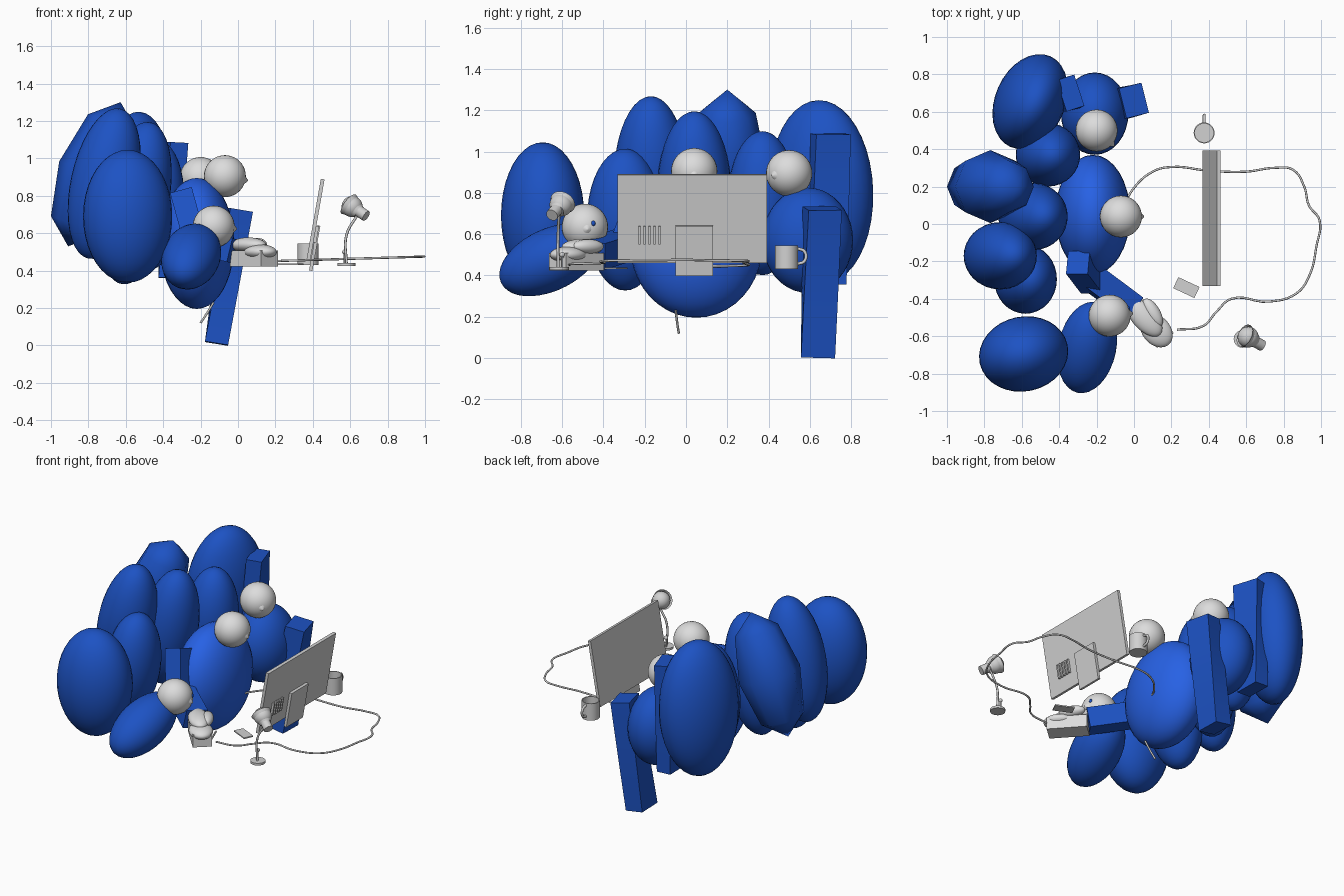
import bpy, bmesh
from math import radians
from mathutils import Vector, Matrix, Euler

cube = bpy.data.objects.get("Cube")
if cube:
    bpy.data.objects.remove(cube, do_unlink=True)


def material(name, r, g, b):
    m = bpy.data.materials.new(name)
    m.use_nodes = True
    m.diffuse_color = (r, g, b, 1)
    m.node_tree.nodes["Principled BSDF"].inputs["Base Color"].default_value = (r, g, b, 1)
    return m


BLUE = material("deep blue", 0.012, 0.085, 0.55)
BRIGHT = material("bright blue", 0.02, 0.12, 0.78)
PALE = material("pale grey", 0.72, 0.72, 0.72)
GREY = material("light grey", 0.64, 0.64, 0.64)


def finish(name, bm, mat, matrix, angle=50):
    bm.transform(matrix)
    mesh = bpy.data.meshes.new(name)
    bmesh.ops.recalc_face_normals(bm, faces=bm.faces)
    bm.to_mesh(mesh)
    bm.free()
    mesh.materials.append(mat)
    ob = bpy.data.objects.new(name, mesh)
    bpy.context.collection.objects.link(ob)
    bpy.ops.object.select_all(action="DESELECT")
    ob.select_set(True)
    bpy.context.view_layer.objects.active = ob
    bpy.ops.object.shade_smooth_by_angle(angle=radians(angle))


def place(loc, size=(1, 1, 1), rot=(0, 0, 0)):
    return Matrix.LocRotScale(Vector(loc), Euler([radians(a) for a in rot]), Vector(size))


def blob(name, loc, radii, rot=(0, 0, 0), mat=BLUE, seg=32, rings=20):
    bm = bmesh.new()
    bmesh.ops.create_uvsphere(bm, u_segments=seg, v_segments=rings, radius=1)
    finish(name, bm, mat, place(loc, radii, rot), 70)


def box(name, loc, size, rot=(0, 0, 0), mat=GREY):
    bm = bmesh.new()
    bmesh.ops.create_cube(bm, size=1)
    finish(name, bm, mat, place(loc, size, rot))


def aligned(a, b):
    # frame whose z axis runs from a to b, placed at the midpoint
    a, b = Vector(a), Vector(b)
    z = (b - a).normalized()
    x = Vector((0, 1, 0)).cross(z).normalized()
    m = Matrix((x, z.cross(x), z)).transposed().to_4x4()
    m.translation = (a + b) / 2
    return m, (b - a).length


def limb(name, a, b, wx, wy, twist=0):
    # square bar whose far end is turned by twist degrees
    m, length = aligned(a, b)
    bm = bmesh.new()
    bmesh.ops.create_cube(bm, size=1)
    long_edges = [e for e in bm.edges if abs((e.verts[0].co - e.verts[1].co).z) > 0.5]
    bmesh.ops.subdivide_edges(bm, edges=long_edges, cuts=5)
    for v in bm.verts:
        v.co = Matrix.Rotation(radians(twist) * (v.co.z + 0.5), 3, "Z") @ Vector(
            (v.co.x * wx, v.co.y * wy, v.co.z))
    finish(name, bm, BLUE, m @ Matrix.Diagonal((1, 1, length, 1)))


def cone(name, a, b, r1, r2, mat=GREY, cap=True):
    m, length = aligned(a, b)
    bm = bmesh.new()
    bmesh.ops.create_cone(bm, cap_ends=cap, segments=24, radius1=r1, radius2=r2, depth=length)
    finish(name, bm, mat, m)


def tube(name, points, radius):
    cu = bpy.data.curves.new(name, "CURVE")
    cu.dimensions = "3D"
    cu.bevel_depth = radius
    cu.bevel_resolution = 2
    cu.resolution_u = 6
    cu.use_fill_caps = True
    sp = cu.splines.new("BEZIER")
    sp.bezier_points.add(len(points) - 1)
    for p, co in zip(sp.bezier_points, points):
        p.co = co
        p.handle_left_type = p.handle_right_type = "AUTO"
    cu.materials.append(GREY)
    bpy.context.collection.objects.link(bpy.data.objects.new(name, cu))


# Cushion-like body masses
blob("centre_body", (-0.22, 0.05, 0.545), (0.2, 0.32, 0.35), mat=BRIGHT)
blob("left_body", (-0.21, 0.59, 0.57), (0.18, 0.22, 0.255))
blob("right_body", (-0.25, -0.66, 0.475), (0.155, 0.265, 0.15), (25, 0, -12))
blob("left_rear_cushion", (-0.555, 0.655, 0.805), (0.185, 0.265, 0.445), (0, 4, -24))
blob("left_middle_cushion", (-0.46, 0.37, 0.75), (0.17, 0.17, 0.35), (0, 5, 0))
blob("centre_cushion", (-0.54, 0.04, 0.8), (0.175, 0.18, 0.4), (0, 10, 0))
blob("right_rear_cushion", (-0.715, -0.17, 0.865), (0.18, 0.18, 0.41), (0, 12, 0))
blob("right_middle_cushion", (-0.58, -0.295, 0.67), (0.165, 0.185, 0.345), (0, 6, 0))
blob("right_front_cushion", (-0.59, -0.695, 0.69), (0.24, 0.2, 0.355), (0, 0, 12))
blob("faceted_cushion", (-0.768, 0.2, 0.915), (0.2, 0.195, 0.41), (0, 20, 0), seg=8, rings=4)

# Heads with small pointed noses
heads = [("centre", (-0.07, 0.04, 0.905), (1, 0, -0.2)),
         ("left", (-0.2, 0.5, 0.895), (0.85, -0.75, -0.1)),
         ("right", (-0.13, -0.49, 0.635), (1, 0.1, -0.1))]
for side, loc, way in heads:
    c, d = Vector(loc), Vector(way).normalized()
    blob(side + "_head", c, (0.112,) * 3, mat=PALE)
    cone(side + "_nose", c + d * 0.095, c + d * 0.125, 0.035, 0.004, PALE)
blob("eye", (-0.029, -0.45, 0.652), (0.008, 0.011, 0.013), seg=12, rings=8)

# Straight limbs
limb("left_leg", (-0.115, 0.64, 0.01), (0.0, 0.66, 0.725), 0.125, 0.165, 14)
limb("left_arm", (-0.375, 0.69, 0.36), (-0.34, 0.7, 1.085), 0.1, 0.175, 18)
limb("right_upper_arm", (-0.3, -0.205, 0.81), (-0.22, -0.31, 0.52), 0.12, 0.13)
limb("right_forearm", (-0.26, -0.26, 0.56), (-0.005, -0.45, 0.5), 0.13, 0.14)

# Hand resting on a block
box("hand_block", (0.085, -0.53, 0.465), (0.25, 0.12, 0.085), (0, 0, -48), PALE)
blob("palm", (0.055, -0.5, 0.537), (0.125, 0.065, 0.04), (0, 0, -48), PALE)
blob("thumb", (0.1, -0.475, 0.54), (0.085, 0.04, 0.035), (0, 0, -60), PALE)
blob("fingers", (0.12, -0.57, 0.5), (0.1, 0.075, 0.04), (0, 0, -48), PALE)

# Tilted screen, its support and vents
box("screen", (0.415, 0.03, 0.675), (0.02, 0.725, 0.435), (0, 10, 0))
box("screen_support", (0.41, 0.04, 0.52), (0.018, 0.18, 0.245), (0, 10, 0))
for i in range(5):
    box("vent", (0.414, -0.225 + i * 0.024, 0.595), (0.024, 0.01, 0.09), (0, 10, 0))

# Mug: hollow lathe plus handle
profile = [(0, 0.43), (0.056, 0.43), (0.056, 0.545), (0.05, 0.545), (0.05, 0.44), (0, 0.44)]
bm = bmesh.new()
vs = [bm.verts.new((r, 0, z)) for r, z in profile]
es = [bm.edges.new(p) for p in zip(vs, vs[1:])]
bmesh.ops.spin(bm, geom=vs + es, cent=(0, 0, 0), axis=(0, 0, 1), angle=radians(360), steps=28)
bmesh.ops.remove_doubles(bm, verts=bm.verts, dist=0.0005)
finish("mug", bm, GREY, place((0.375, 0.487, 0)))
tube("mug_handle", [(0.375, 0.54, 0.53), (0.375, 0.575, 0.515), (0.375, 0.575, 0.47),
                    (0.375, 0.54, 0.455)], 0.008)

# Desk lamp
cone("lamp_base", (0.58, -0.615, 0.425), (0.58, -0.615, 0.44), 0.047, 0.047)
blob("lamp_switch", (0.57, -0.6, 0.5), (0.013,) * 3, mat=GREY, seg=16, rings=10)
tube("lamp_switch_stem", [(0.57, -0.6, 0.44), (0.57, -0.6, 0.5)], 0.005)
tube("lamp_arm", [(0.58, -0.62, 0.44), (0.58, -0.62, 0.59), (0.64, -0.615, 0.7)], 0.007)
cone("lamp_shade", (0.648, -0.625, 0.712), (0.592, -0.597, 0.755), 0.035, 0.064, cap=False)
blob("lamp_dome", (0.61, -0.605, 0.742), (0.056, 0.056, 0.056), mat=GREY)
cone("lamp_cap", (0.64, -0.625, 0.722), (0.685, -0.65, 0.692), 0.03, 0.03)

# Flat card on the desk
box("card", (0.28, -0.34, 0.435), (0.125, 0.065, 0.008), (0, 0, -25))

# Long trailing cable and short tail
path = [(-0.06, 0.08), (-0.01, 0.18), (0.1, 0.28), (0.2, 0.305), (0.4, 0.285), (0.6, 0.28),
        (0.75, 0.3), (0.85, 0.29), (0.91, 0.2), (0.935, 0.1), (0.992, 0.02), (0.975, -0.12),
        (0.94, -0.27), (0.87, -0.37), (0.72, -0.415), (0.52, -0.4), (0.44, -0.47),
        (0.37, -0.545), (0.23, -0.565)]
tube("cable", [(x, y, 0.445 + 0.03 * max(x, 0)) for x, y in path], 0.006)
tube("cable_tail", [(-0.2, -0.035, 0.12), (-0.17, -0.042, 0.165), (-0.13, -0.05, 0.23)], 0.006)
